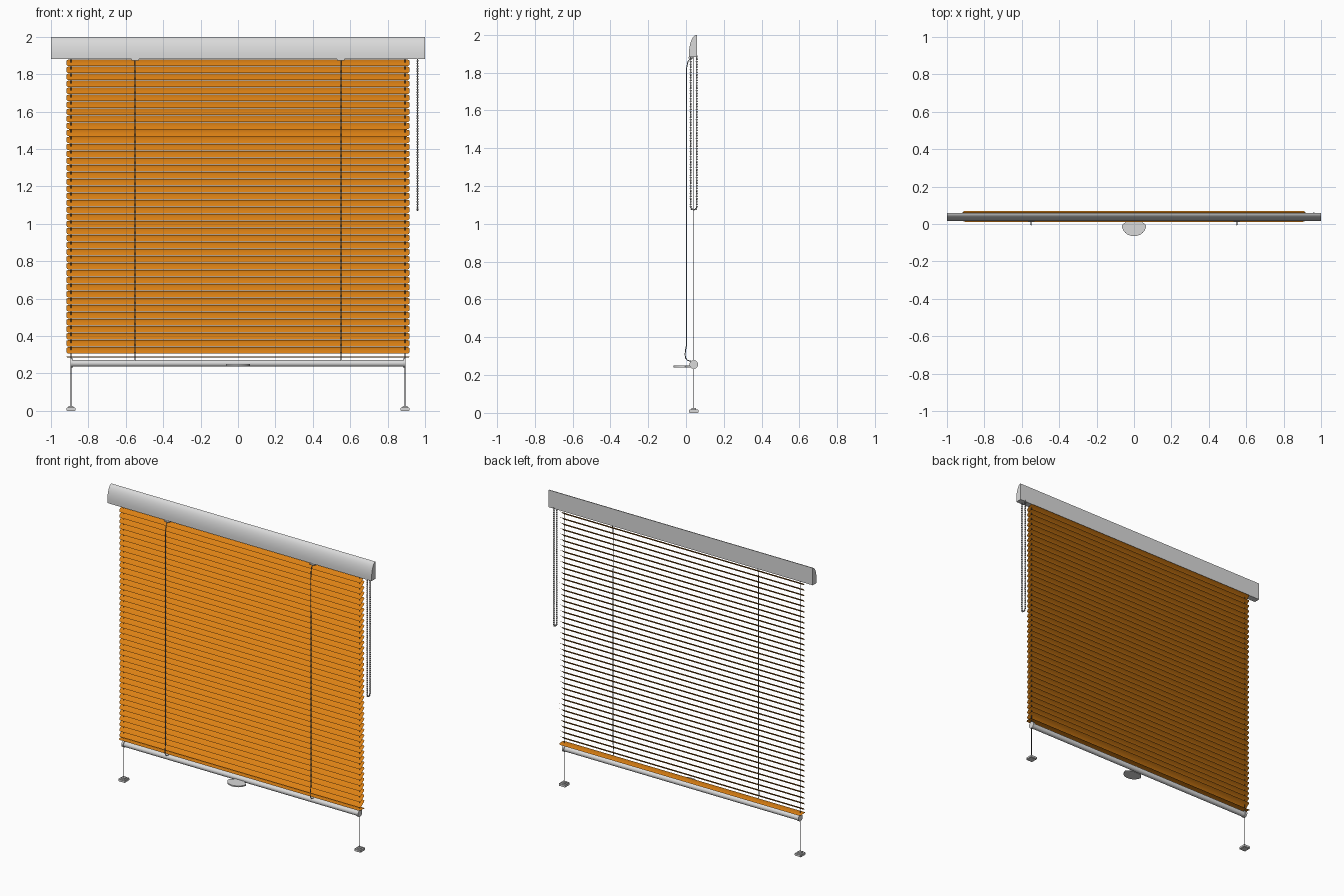
import bpy, bmesh, math
from mathutils import Matrix, Vector

if "Cube" in bpy.data.objects:
    bpy.data.objects.remove(bpy.data.objects["Cube"])


def material(name, rgb):
    m = bpy.data.materials.new(name)
    m.diffuse_color = (*rgb, 1)
    m.use_nodes = True
    m.node_tree.nodes["Principled BSDF"].inputs["Base Color"].default_value = m.diffuse_color
    return m


ORANGE = material("orange slat", (0.72, 0.22, 0.007))
SILVER = material("light grey metal", (0.70, 0.70, 0.70))
GREY = material("mid grey chain", (0.33, 0.33, 0.33))
CORD = material("blue grey cord", (0.25, 0.27, 0.31))
DARK = material("dark cable", (0.05, 0.05, 0.055))


def finish(bm, name, mat, smooth=True, fix_normals=True):
    if fix_normals:
        bmesh.ops.recalc_face_normals(bm, faces=bm.faces)
    me = bpy.data.meshes.new(name)
    bm.to_mesh(me)
    bm.free()
    me.materials.append(mat)
    ob = bpy.data.objects.new(name, me)
    bpy.context.collection.objects.link(ob)
    if smooth:
        bpy.ops.object.select_all(action='DESELECT')
        ob.select_set(True)
        bpy.context.view_layer.objects.active = ob
        bpy.ops.object.shade_smooth_by_angle(angle=math.radians(35))
    return ob


def extrude(name, points, offset, mat):
    """Closed outline pushed along an offset."""
    bm = bmesh.new()
    face = bm.faces.new([bm.verts.new(p) for p in points])
    res = bmesh.ops.extrude_face_region(bm, geom=[face])
    bmesh.ops.translate(bm, vec=Vector(offset),
                        verts=[v for v in res["geom"] if isinstance(v, bmesh.types.BMVert)])
    return finish(bm, name, mat)


def box(name, centre, size, mat, bevel=0):
    bm = bmesh.new()
    bmesh.ops.create_cube(bm, size=1,
                          matrix=Matrix.Translation(centre) @ Matrix.Diagonal((*size, 1)))
    if bevel:
        bmesh.ops.bevel(bm, geom=bm.edges[:], offset=bevel, segments=2, affect='EDGES')
    return finish(bm, name, mat)


def cylinder(name, centre, r, length, mat, axis='X', seg=24):
    rot = Matrix.Rotation(math.pi / 2, 4, 'Y') if axis == 'X' else Matrix.Identity(4)
    bm = bmesh.new()
    bmesh.ops.create_cone(bm, cap_ends=True, segments=seg, radius1=r, radius2=r, depth=length,
                          matrix=Matrix.Translation(centre) @ rot)
    return finish(bm, name, mat)


def tube(name, points, r, mat):
    """Round cord that follows a path."""
    bm = bmesh.new()
    rings = []
    for i, p in enumerate(points):
        t = (Vector(points[min(i + 1, len(points) - 1)]) - Vector(points[max(i - 1, 0)])).normalized()
        side = Vector((1, 0, 0))
        up = t.cross(side)
        rings.append([bm.verts.new(Vector(p) + r * (math.cos(a) * side + math.sin(a) * up))
                      for a in [k * math.tau / 8 for k in range(8)]])
    for a, b in zip(rings, rings[1:]):
        for k in range(8):
            bm.faces.new((a[k], a[(k + 1) % 8], b[(k + 1) % 8], b[k]))
    return finish(bm, name, mat)


def slat(name, z, tilt):
    """Thin curved sheet with rounded corners; positive tilt lowers the front edge."""
    half, corner, length, crown = 0.029, 0.014, 0.917, 0.004
    steps = [-1, -.95, -.82, -.65, -.5, -.25, 0, .25, .5, .65, .82, .95, 1]
    rot = Matrix.Rotation(tilt, 3, 'X')
    bm = bmesh.new()
    rows = []
    for s in steps:
        over = max(0, abs(s) * half - (half - corner))
        x = length - corner + math.sqrt(max(0, corner ** 2 - over ** 2))
        p = rot @ Vector((0, s * half, crown * (1 - s * s) - crown / 2)) + Vector((0, 0.041, z))
        rows.append([bm.verts.new((sx * x, p.y, p.z)) for sx in (-1, 1)])
    for a, b in zip(rows, rows[1:]):
        bm.faces.new((a[0], a[1], b[1], b[0]))
    return finish(bm, name, ORANGE, fix_normals=False)


# Headrail: flat back, rounded front
arc = [(0.058 - 0.042 * math.cos(a), 1.90 + 0.10 * math.sin(a))
       for a in [i * math.pi / 2 / 14 for i in range(15)]]
profile = [(0.058, 1.882), (0.016, 1.882)] + arc
extrude("headrail", [(-0.995, y, z) for y, z in profile], (1.99, 0, 0), SILVER)
for sx in (-1, 1):
    extrude("headrail_end_cap", [(sx * 0.995, y, z) for y, z in profile], (sx * 0.005, 0, 0), SILVER)

# Slats
COUNT, TOP, LOW = 42, 1.862, 0.325
for i in range(COUNT):
    slat("slat", TOP + (LOW - TOP) * i / (COUNT - 1), math.radians(37))
slat("bottom_slat", 0.288, math.radians(-3))

# Bottom tube and pull handle
cylinder("bottom_tube", (0, 0.041, 0.254), 0.018, 1.77, SILVER)
outline = [(0.04, 0.024), (0.045, 0.010)] + \
    [(0.065 * math.cos(a), -0.006 - 0.059 * math.sin(a))
     for a in [math.pi * i / 20 for i in range(21)]] + [(-0.045, 0.010), (-0.04, 0.024)]
extrude("pull_handle", [(x, y, 0.241) for x, y in outline], (0, 0, 0.009), SILVER)

for sx in (-1, 1):
    x = sx * 0.893
    # Tube end caps, guide cables and floor brackets
    cylinder("tube_end_cap", (sx * 0.889, 0.041, 0.256), 0.023, 0.014, SILVER)
    cylinder("guide_cable", (x, 0.041, 0.952), 0.0025, 1.86, DARK, 'Z', 8)
    box("floor_bracket", (x, 0.041, 0.009), (0.05, 0.052, 0.018), SILVER, 0.003)
    box("bracket_clamp", (x, 0.041, 0.021), (0.028, 0.026, 0.010), SILVER, 0.002)
    # Ladder cord with its clip
    box("cord_clip", (sx * 0.55, 0.025, 1.878), (0.04, 0.024, 0.012), SILVER, 0.002)
    path = [(0.025, 1.875), (0.011, 1.86), (0.004, 1.83), (0.002, 1.79), (0.003, 1.0),
            (0.003, 0.36), (-0.002, 0.335), (-0.005, 0.31), (-0.002, 0.29), (0.008, 0.278),
            (0.03, 0.272)]
    tube("ladder_cord", [(sx * 0.55, y, z) for y, z in path], 0.0025, CORD)

# Bead chain loop: two strands joined by a round bottom
CX, CY, R, BOT, CEIL = 0.96, 0.041, 0.016, 1.09, 1.885
loop = [(CY - R, CEIL - (CEIL - BOT) * i / 57) for i in range(58)]
loop += [(CY - R * math.cos(a), BOT - R * math.sin(a)) for a in [math.pi * k / 4 for k in (1, 2, 3)]]
loop += [(CY + R, BOT + (CEIL - BOT) * i / 57) for i in range(58)]
bm = bmesh.new()
for y, z in loop:
    bmesh.ops.create_icosphere(bm, subdivisions=2, radius=0.0055,
                               matrix=Matrix.Translation((CX, y, z)))
finish(bm, "chain_beads", GREY)
tube("chain_string", [(CX, y, z) for y, z in loop], 0.002, GREY)
